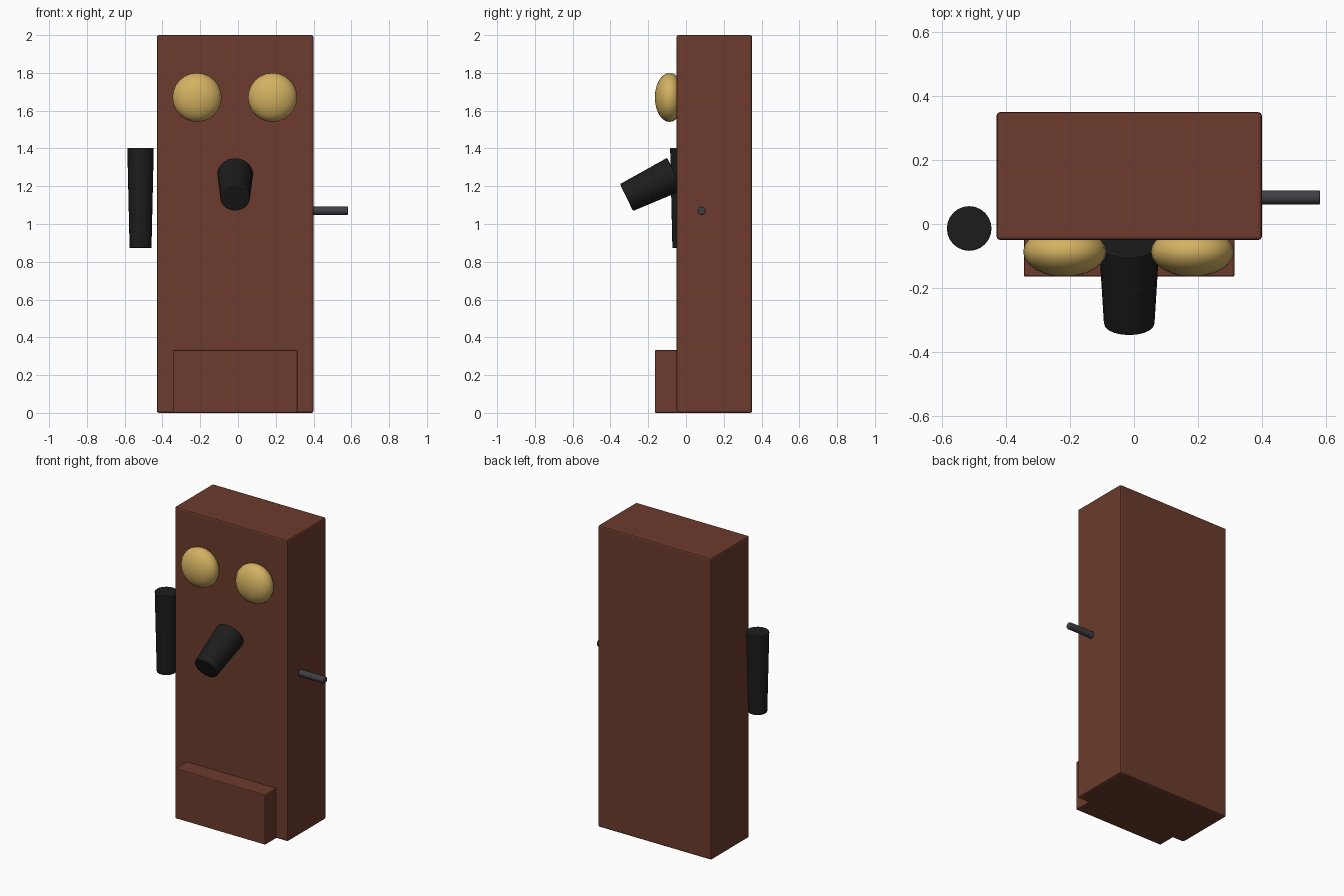
import bpy, math
from mathutils import Vector

if "Cube" in bpy.data.objects:
    bpy.data.objects.remove(bpy.data.objects["Cube"])


def material(name, rgb):
    m = bpy.data.materials.new(name)
    m.diffuse_color = (*rgb, 1)
    m.use_nodes = True
    m.node_tree.nodes["Principled BSDF"].inputs["Base Color"].default_value = m.diffuse_color
    return m


WOOD = material("brown wood", (0.15, 0.044, 0.026))
BRASS = material("brass", (0.65, 0.44, 0.12))
BLACK = material("black", (0.012, 0.012, 0.012))
IRON = material("dark iron", (0.05, 0.05, 0.06))


def finish(name, mat, bevel=0.0):
    ob = bpy.context.object
    ob.name = name
    ob.data.materials.append(mat)
    if bevel:
        mod = ob.modifiers.new("soft edges", 'BEVEL')
        mod.width = bevel
        mod.segments = 2
        mod.limit_method = 'ANGLE'
        mod.angle_limit = math.radians(40)
    return ob


def box(name, lo, hi, mat, bevel):
    lo, hi = Vector(lo), Vector(hi)
    bpy.ops.mesh.primitive_cube_add(size=1, location=(lo + hi) / 2)
    bpy.context.object.scale = hi - lo
    bpy.ops.object.transform_apply(location=False, rotation=False, scale=True)
    return finish(name, mat, bevel)


def taper(name, start, end, r1, r2, mat, sides, bevel):
    # Tapered cylinder running from start to end
    start, end = Vector(start), Vector(end)
    axis = end - start
    bpy.ops.mesh.primitive_cone_add(
        vertices=sides, radius1=r1, radius2=r2, depth=axis.length,
        location=(start + end) / 2,
        rotation=axis.to_track_quat('Z', 'Y').to_euler())
    bpy.ops.object.shade_smooth_by_angle(angle=math.radians(35))
    return finish(name, mat, bevel)


# Wooden case and the writing shelf at its foot
box("cabinet", (-0.43, -0.05, 0), (0.40, 0.35, 2), WOOD, 0.01)
box("shelf", (-0.345, -0.165, 0), (0.315, -0.04, 0.333), WOOD, 0.006)

# Pair of flattened bells, half sunk in the front
for side, x in (("left", -0.217), ("right", 0.183)):
    bpy.ops.mesh.primitive_uv_sphere_add(
        segments=24, ring_count=12, radius=0.13,
        location=(x, -0.087, 1.67), rotation=(math.pi / 2, 0, 0))
    bpy.context.object.scale = (1, 1, 0.6)
    bpy.ops.object.shade_smooth()
    finish(side + "_bell", BRASS)

# Mouthpiece sloping down and forwards
taper("mouthpiece", (-0.015, -0.058, 1.265), (-0.015, -0.315, 1.14),
      0.095, 0.079, BLACK, 20, 0.005)

# Receiver hanging at the left side
taper("receiver", (-0.516, -0.014, 0.872), (-0.516, -0.014, 1.402),
      0.058, 0.07, BLACK, 24, 0.004)

# Crank handle at the right side
taper("crank", (0.395, 0.083, 1.07), (0.583, 0.083, 1.07),
      0.022, 0.022, IRON, 12, 0.005)
